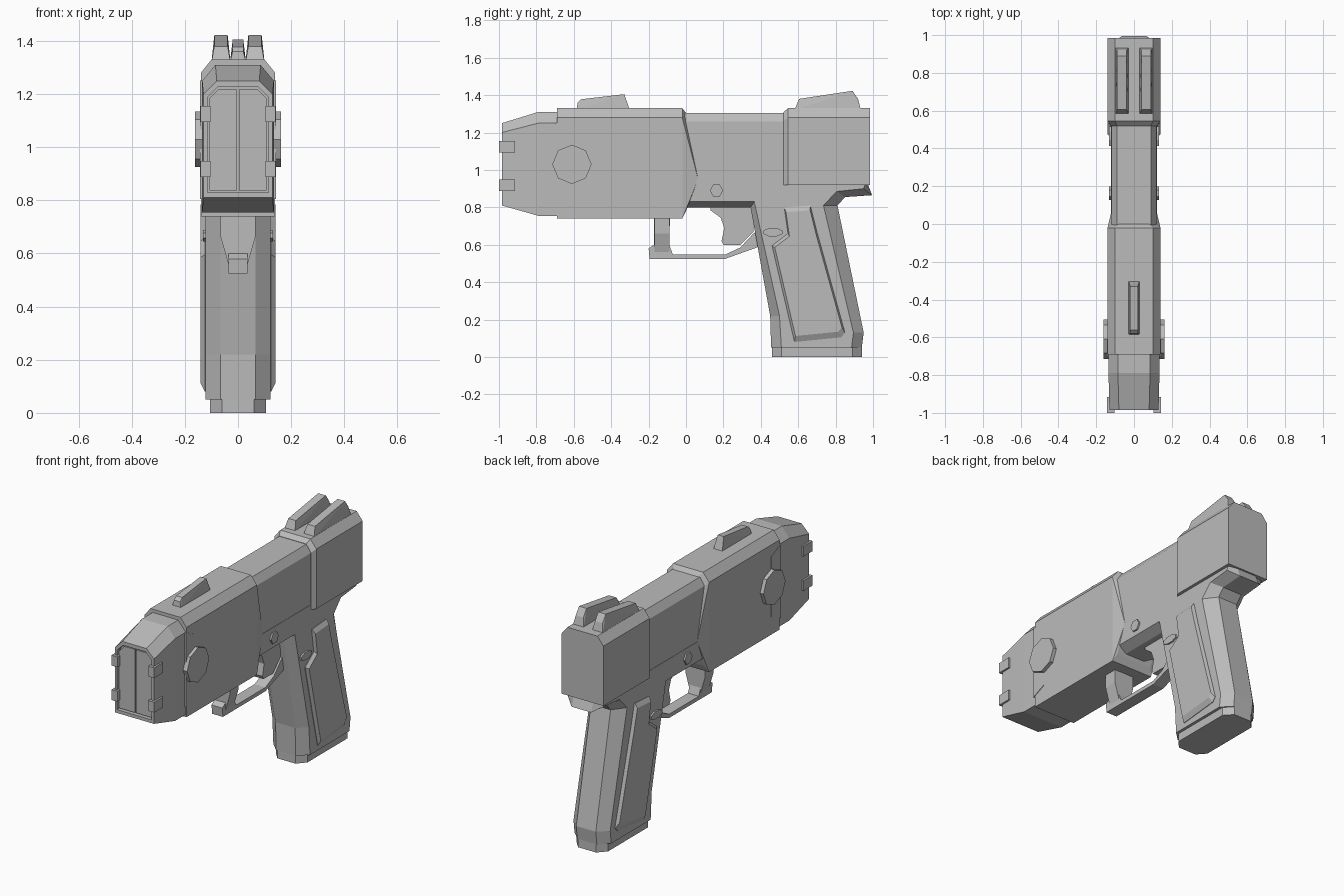
import bpy, bmesh, math

cube = bpy.data.objects.get("Cube")
if cube:
    bpy.data.objects.remove(cube)

grey = bpy.data.materials.new("plain_grey")
grey.use_nodes = True
colour = (0.5, 0.5, 0.5, 1)
grey.diffuse_color = colour
grey.node_tree.nodes["Principled BSDF"].inputs["Base Color"].default_value = colour


def finish(name, bm, mirror=False):
    bmesh.ops.recalc_face_normals(bm, faces=bm.faces)
    mesh = bpy.data.meshes.new(name)
    bm.to_mesh(mesh)
    bm.free()
    mesh.materials.append(grey)
    ob = bpy.data.objects.new(name, mesh)
    bpy.context.collection.objects.link(ob)
    if mirror:
        ob.modifiers.new("Mirror", 'MIRROR').use_mirror_merge = False
    return ob


def loft(name, rings, mirror=False):
    """Skin matching closed rings and cap both ends."""
    bm = bmesh.new()
    loops = [[bm.verts.new(p) for p in r] for r in rings]
    n = len(loops[0])
    for a, b in zip(loops, loops[1:]):
        for i in range(n):
            j = (i + 1) % n
            bm.faces.new((a[i], a[j], b[j], b[i]))
    bm.faces.new(loops[0])
    bm.faces.new(loops[-1])
    return finish(name, bm, mirror)


def section(y, half):
    """Symmetric cross-section at y from its right half, (x, z)."""
    return [(x, y, z) for x, z in half] + [(-x, y, z) for x, z in reversed(half)]


def layers(name, stack, mirror=False):
    """Side profiles (y, z) stacked along x."""
    return loft(name, [[(x, y, z) for y, z in pts] for x, pts in stack], mirror)


def slab(name, pts, half):
    return layers(name, [(-half, pts), (half, pts)])


def hull(name, pts, mirror=False):
    bm = bmesh.new()
    for p in pts:
        bm.verts.new(p)
    bmesh.ops.convex_hull(bm, input=bm.verts)
    bmesh.ops.dissolve_limit(bm, angle_limit=0.01, verts=bm.verts, edges=bm.edges)
    return finish(name, bm, mirror)


def box(name, x, y, z, mirror=False):
    return hull(name, [(a, b, c) for a in x for b in y for c in z], mirror)


def disc(y, z, ry, rz, n, turn=0.5):
    return [(y + ry * math.cos(math.tau * (i + turn) / n),
             z + rz * math.sin(math.tau * (i + turn) / n)) for i in range(n)]


def scaled(pts, f):
    cy = sum(p[0] for p in pts) / len(pts)
    cz = sum(p[1] for p in pts) / len(pts)
    return [(cy + (y - cy) * f, cz + (z - cz) * f) for y, z in pts]


# Front housing with its tapered rear edge
block = [(0.10, 1.33), (0.14, 1.28), (0.14, 0.74)]
rear_edge = [(0.08, 0, 1.305), (0.12, 0, 1.25), (0.12, 0.065, 0.95), (0.12, 0, 0.78)]
hull("front_housing", section(-0.69, block) + section(-0.02, block)
     + rear_edge + [(-x, y, z) for x, y, z in rear_edge])

# Nose with a recessed front opening
nose = [(0.085, 1.31), (0.135, 1.25), (0.135, 0.755)]
mouth = [(0.08, 1.25), (0.13, 1.2), (0.13, 0.81)]
opening = [(0.075, 1.228), (0.115, 1.188), (0.115, 0.83)]
loft("nose", [section(-0.66, nose), section(-0.79, nose), section(-0.985, mouth),
              section(-0.985, opening), section(-0.955, opening)])

# Front doors and their hinge blocks
door = [(0.004, 1.218), (0.073, 1.218), (0.108, 1.183), (0.108, 0.838), (0.004, 0.838)]
loft("front_door", [[(x, y, z) for x, z in door] for y in (-0.95, -0.975)], True)
for tag, z in (("upper", 1.125), ("lower", 0.918)):
    box(tag + "_hinge", (0.103, 0.142), (-1.0, -0.915), (z - 0.031, z + 0.031), True)

# Notched side plate and round side boss
plate = [(-0.7, 1.252), (-0.61, 1.21), (-0.61, 0.845), (-0.7, 0.805)]
layers("side_plate", [(0.13, plate), (0.143, plate)], True)
boss = disc(-0.61, 1.03, 0.105, 0.105, 8, 0)
layers("side_boss", [(0.12, boss), (0.162, boss)], True)

# Slide and rear block
slide = [(0.09, 1.305), (0.12, 1.26), (0.12, 0.94)]
loft("slide", [section(-0.03, slide), section(0.56, slide)])
rear_block = [(0.10, 1.33), (0.14, 1.28), (0.14, 0.92)]
rear_front = [(0.09, 1.307), (0.122, 1.262), (0.122, 0.92)]
loft("rear_block", [section(0.52, rear_front), section(0.545, rear_block),
                    section(0.985, rear_block)])

# Frame, grip and tang in one chamfered body
inner = [(0, 0.95), (0, 0.80), (0.345, 0.80), (0.45, 0.22), (0.455, 0.05), (0.94, 0.05),
         (0.95, 0.13), (0.81, 0.81), (0.85, 0.855), (0.995, 0.865), (0.97, 0.93), (0.5, 0.95)]
outer = [(0, 0.95), (0, 0.83), (0.365, 0.83), (0.5, 0.22), (0.51, 0.05), (0.885, 0.05),
         (0.895, 0.13), (0.735, 0.81), (0.805, 0.885), (0.95, 0.9), (0.96, 0.93), (0.5, 0.95)]
layers("frame_and_grip", [(-0.122, outer), (-0.065, inner), (0.065, inner), (0.122, outer)])

# Grip base
base = [(0.06, 0.46, 0.94), (0.105, 0.51, 0.89)]
hull("grip_base", [(s * x, y, z) for x, a, b in base for y in (a, b)
                   for z in (0, 0.053) for s in (-1, 1)])

# Raised grip panel
panel = [(0.525, 0.80), (0.665, 0.81), (0.70, 0.67), (0.85, 0.13), (0.83, 0.105),
         (0.58, 0.08), (0.46, 0.595), (0.545, 0.66)]
layers("grip_panel", [(0.11, panel), (0.125, panel), (0.141, scaled(panel, 0.92))], True)

# Catch button and frame pin
catch = disc(0.465, 0.667, 0.055, 0.024, 8)
layers("catch_button", [(0.06, catch), (0.132, catch)], True)
pin = disc(0.163, 0.89, 0.036, 0.036, 6, 0)
layers("frame_pin", [(0.11, pin), (0.132, pin)], True)

# Trigger guard with a wider front post
guard = [(-0.17, 0.76), (-0.17, 0.6), (-0.2, 0.58), (-0.195, 0.525), (0.21, 0.525),
         (0.42, 0.60), (0.42, 0.7), (0.36, 0.66), (0.29, 0.585), (0.21, 0.548),
         (-0.07, 0.548), (-0.09, 0.6), (-0.085, 0.76)]
slab("trigger_guard", guard, 0.036)
hull("guard_post", [(s * x, y, z) for x, z in ((0.065, 0.76), (0.065, 0.66), (0.036, 0.56))
                    for y in (-0.168, -0.087) for s in (-1, 1)])

# Trigger
trigger = [(0.13, 0.82), (0.13, 0.785), (0.185, 0.745), (0.205, 0.69), (0.19, 0.62),
           (0.2, 0.6), (0.29, 0.6), (0.36, 0.67), (0.36, 0.82)]
slab("trigger", trigger, 0.03)


# Sights
def sight(name, x, half, top_half, pts, mirror):
    hull(name, [(x + s * (half if i in (0, len(pts) - 1) else top_half), y, z)
                for i, (y, z) in enumerate(pts) for s in (-1, 1)], mirror)


sight("front_sight", 0, 0.03, 0.02,
      [(-0.585, 1.32), (-0.58, 1.36), (-0.56, 1.378), (-0.33, 1.405), (-0.3, 1.32)], False)
sight("rear_sight", 0.064, 0.036, 0.025,
      [(0.58, 1.32), (0.605, 1.38), (0.89, 1.423), (0.92, 1.38), (0.935, 1.32)], True)
